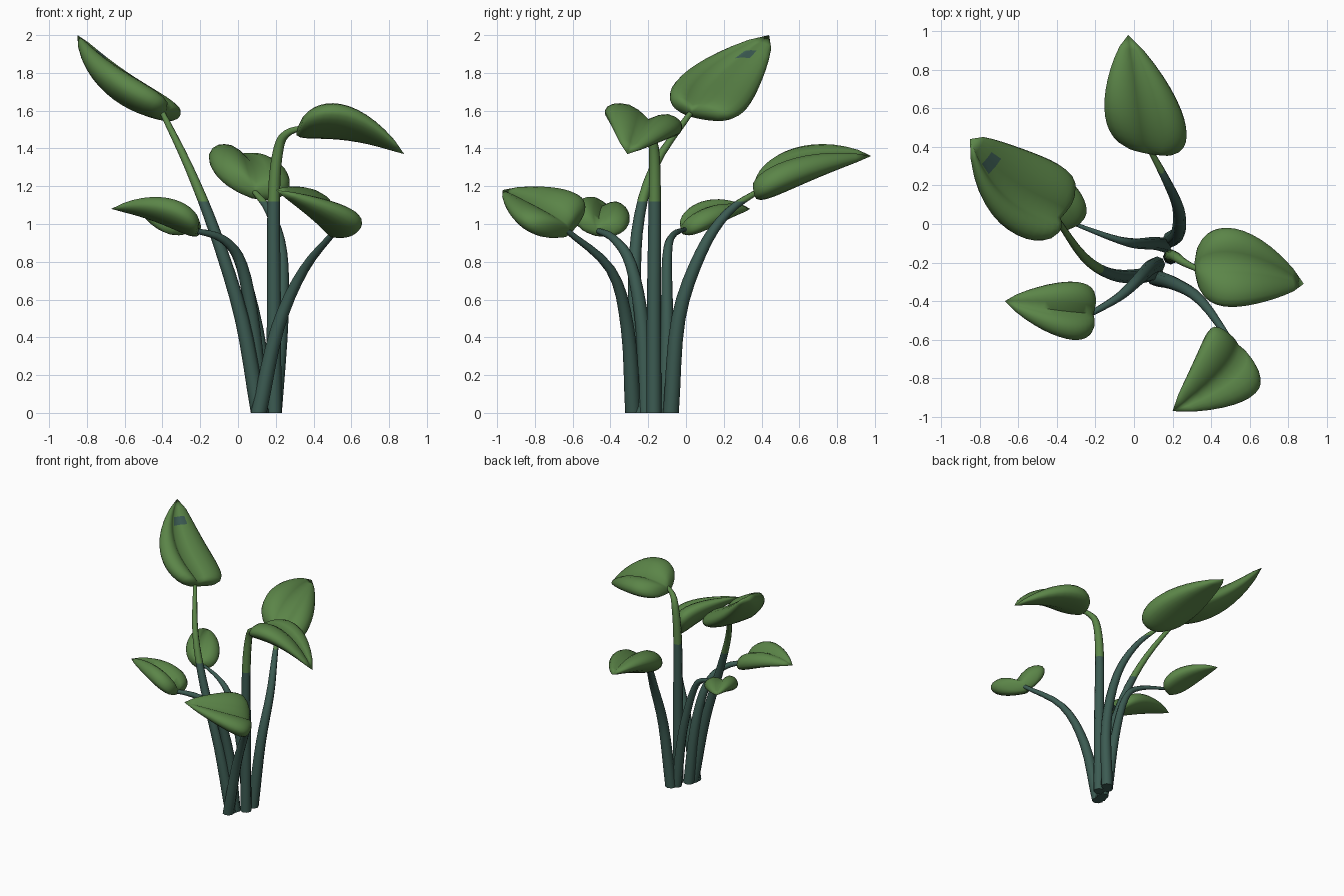
import bpy, bmesh, math
from mathutils import Vector

if "Cube" in bpy.data.objects:
    bpy.data.objects.remove(bpy.data.objects["Cube"])


def mat(name, col):
    m = bpy.data.materials.new(name)
    m.diffuse_color = (*col, 1)
    m.use_nodes = True
    m.node_tree.nodes["Principled BSDF"].inputs["Base Color"].default_value = m.diffuse_color
    return m


TEAL = mat("dark teal stem", (0.045, 0.105, 0.085))
GREEN = mat("leaf green", (0.105, 0.235, 0.065))


def finish(bm, name, angle=50):
    bmesh.ops.recalc_face_normals(bm, faces=bm.faces)
    me = bpy.data.meshes.new(name)
    bm.to_mesh(me)
    bm.free()
    ob = bpy.data.objects.new(name, me)
    bpy.context.collection.objects.link(ob)
    me.materials.append(GREEN)
    me.materials.append(TEAL)
    bpy.ops.object.select_all(action='DESELECT')
    ob.select_set(True)
    bpy.context.view_layer.objects.active = ob
    bpy.ops.object.shade_smooth_by_angle(angle=math.radians(angle))
    return ob


def spline(pts, per=4):
    # Catmull-Rom samples through the given points
    p = [Vector(q) for q in pts]
    p = [2 * p[0] - p[1]] + p + [2 * p[-1] - p[-2]]
    out = []
    for i in range(1, len(p) - 2):
        a, b, c, d = p[i - 1:i + 3]
        for k in range(per):
            t = k / per
            out.append(0.5 * (2 * b + (c - a) * t + (2 * a - 5 * b + 4 * c - d) * t * t
                              + (3 * b - a - 3 * c + d) * t ** 3))
    return out + [p[-2]]


def stem(name, pts, r0=0.042, r1=0.014, sides=8):
    # tapered tube, teal below the colour line and green above
    path = spline(pts)
    n = len(path)
    bm = bmesh.new()
    rings = []
    for i, c in enumerate(path):
        tan = (path[min(i + 1, n - 1)] - path[max(i - 1, 0)]).normalized()
        if i == 0:
            tan = Vector((0, 0, 1))
        q = Vector((0, 0, 1)).rotation_difference(tan)
        r = r0 + (r1 - r0) * (i / (n - 1)) ** 1.3
        rings.append([bm.verts.new(c + q @ Vector((r * math.cos(a), r * math.sin(a), 0)))
                      for a in (2 * math.pi * k / sides for k in range(sides))])
    for a, b in zip(rings, rings[1:]):
        for k in range(sides):
            j = (k + 1) % sides
            bm.faces.new((a[k], a[j], b[j], b[k]))
    bm.faces.new(rings[0])
    bm.faces.new(rings[-1])
    bmesh.ops.bisect_plane(bm, geom=bm.verts[:] + bm.edges[:] + bm.faces[:],
                           plane_co=(0, 0, 1.12), plane_no=(0, 0, 1))
    for f in bm.faces:
        f.material_index = 1 if f.calc_center_median().z < 1.12 else 0
    return finish(bm, name)


def leaf(name, base, mid, tip, left, right, low=0.05, high=0.045, full=0.93, patch=False):
    # plump leaf: curved midrib valley, two side lobes with full rounded margins
    base, mid, tip, left, right = map(Vector, (base, mid, tip, left, right))
    ctrl = 2 * mid - (base + tip) / 2
    rib = lambda t: base * (1 - t) ** 2 + ctrl * 2 * t * (1 - t) + tip * t * t
    pk = 0.28
    b = full
    a = b * pk / (1 - pk)
    prof = lambda t: (t / pk) ** a * ((1 - t) / (1 - pk)) ** b
    vl, vr = left - rib(pk), right - rib(pk)
    nrm = (vl - vr).cross(tip - base).normalized()
    if nrm.z < 0:
        nrm = -nrm
    rows, half = 14, 6
    bm = bmesh.new()
    tops, lows = [], []
    for i in range(1, rows):
        t = (i / rows) ** 1.5
        w = prof(t)
        top, bot = [], []
        for j in range(-half, half + 1):
            s = math.sin(j / half * math.pi / 2)
            p = rib(t) + (vl if s < 0 else vr) * abs(s) * w
            g = max(0, 1 - abs(s) ** 3) ** 0.5 * min(w, 1)
            valley = 1 - 0.5 * math.exp(-(s / 0.25) ** 2)
            v = bm.verts.new(p + nrm * high * g * valley)
            top.append(v)
            bot.append(v if abs(j) == half else bm.verts.new(p - nrm * low * g))
        tops.append(top)
        lows.append(bot)
    vb, vt = bm.verts.new(base), bm.verts.new(tip)
    for side in (tops, lows):
        for i, (r, q) in enumerate(zip(side, side[1:])):
            for j in range(2 * half):
                f = bm.faces.new((r[j], r[j + 1], q[j + 1], q[j]))
                # dark fleck near the tip of one leaf
                if patch and side is tops and i == 10 and half <= j < half + 2:
                    f.material_index = 1
        for j in range(2 * half):
            bm.faces.new((vb, side[0][j], side[0][j + 1]))
            bm.faces.new((vt, side[-1][j], side[-1][j + 1]))
    return finish(bm, name, 75)


# stems
stem("tall_stem", [(0.11, -0.25, 0), (0.02, -0.27, 0.5), (-0.12, -0.26, 0.95),
                   (-0.26, -0.17, 1.3), (-0.41, 0.04, 1.61)], r0=0.042)
stem("right_stem", [(0.19, -0.17, 0), (0.19, -0.17, 0.6), (0.19, -0.165, 1.15),
                    (0.215, -0.17, 1.4), (0.26, -0.2, 1.48), (0.34, -0.24, 1.51)], r0=0.04)
stem("back_stem", [(0.19, -0.08, 0), (0.23, -0.04, 0.5), (0.23, 0.08, 0.85),
                   (0.17, 0.22, 1.06), (0.08, 0.39, 1.18)], r0=0.042)
stem("left_stem", [(0.12, -0.21, 0), (0.08, -0.23, 0.45), (0.02, -0.29, 0.78),
                   (-0.08, -0.38, 0.92), (-0.25, -0.48, 0.97)])
stem("front_stem", [(0.11, -0.28, 0), (0.21, -0.31, 0.45), (0.35, -0.4, 0.76),
                    (0.53, -0.65, 0.98)], r0=0.042)
stem("rear_left_stem", [(0.16, -0.11, 0), (0.1, -0.1, 0.45), (0.0, -0.1, 0.82),
                        (-0.12, -0.07, 0.94), (-0.36, 0.02, 0.98)], r0=0.038, r1=0.008)

# leaves
leaf("tall_leaf", (-0.38, 0.03, 1.59), (-0.69, 0.17, 1.77), (-0.85, 0.44, 2.0),
     (-0.6, -0.06, 1.73), (-0.43, 0.33, 1.63), low=0.07, high=0.085, full=0.75, patch=True)
leaf("right_leaf", (0.31, -0.22, 1.5), (0.58, -0.22, 1.5), (0.88, -0.31, 1.37),
     (0.5, -0.43, 1.6), (0.48, -0.02, 1.5), low=0.065, high=0.085, full=0.83)
leaf("back_leaf", (0.09, 0.36, 1.17), (0.05, 0.65, 1.3), (-0.03, 0.98, 1.36),
     (-0.15, 0.56, 1.34), (0.27, 0.5, 1.22), low=0.075, high=0.095, full=0.83)
leaf("left_leaf", (-0.21, -0.47, 0.96), (-0.43, -0.45, 1.06), (-0.67, -0.4, 1.08),
     (-0.32, -0.6, 1.07), (-0.3, -0.3, 1.01), low=0.055, high=0.08, full=0.83)
leaf("front_leaf", (0.53, -0.62, 0.97), (0.45, -0.78, 1.06), (0.2, -0.97, 1.18),
     (0.38, -0.57, 1.14), (0.64, -0.86, 1.0), low=0.075, high=0.075, full=0.83)
leaf("rear_left_leaf", (-0.34, -0.03, 0.97), (-0.42, 0.15, 1.06), (-0.51, 0.34, 1.08),
     (-0.5, 0.06, 1.07), (-0.26, 0.13, 1.01), low=0.055, high=0.065, full=0.83)
